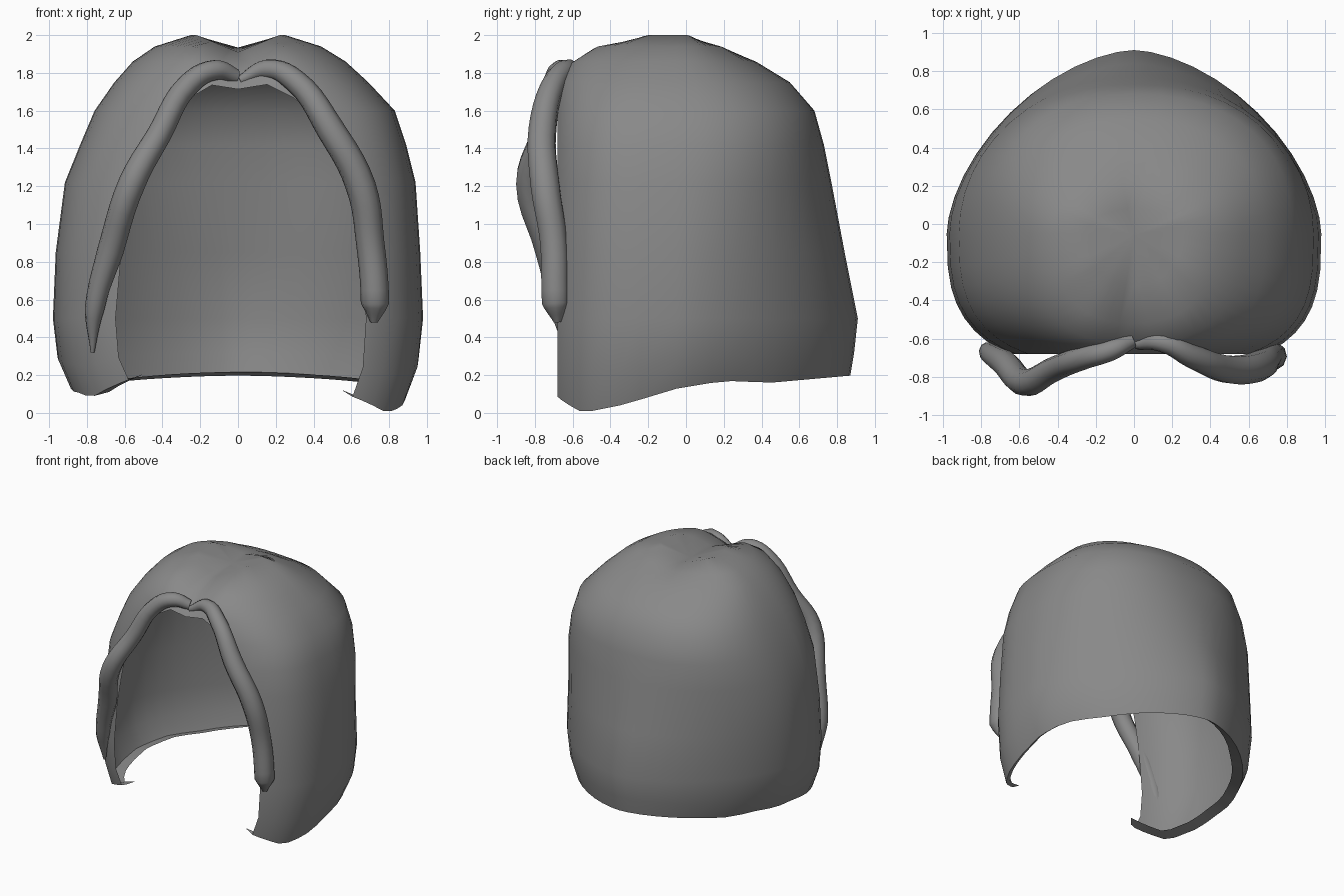
import bpy, bmesh, math

if "Cube" in bpy.data.objects:
    bpy.data.objects.remove(bpy.data.objects["Cube"])

COLS = 48
grey = bpy.data.materials.new("dark_grey")
grey.diffuse_color = (.25, .25, .25, 1)
grey.use_nodes = True
grey.node_tree.nodes["Principled BSDF"].inputs["Base Color"].default_value = grey.diffuse_color


def lerp(table, v):
    """Piecewise linear lookup in (key, value) pairs with rising keys."""
    if v <= table[0][0]:
        return table[0][1]
    for (a, p), (b, q) in zip(table, table[1:]):
        if v <= b:
            return p + (q - p) * (v - a) / (b - a)
    return table[-1][1]


def clamp(v):
    return min(1, max(0, v))


# Shell rings: height, side radius, front radius, back radius (about y = -0.05)
RINGS = [(0.0, .89, .71, .92), (0.2, .955, .715, .94), (0.5, .98, .715, .96),
         (0.85, .965, .705, .89), (1.22, .94, .69, .82), (1.42, .89, .675, .78),
         (1.6, .83, .655, .73), (1.75, .69, .635, .60), (1.86, .57, .58, .42),
         (1.94, .44, .47, .27), (2.0, .25, .27, .13)]
# Lower hem height along y
HEM = [(-.69, .02), (-.55, .0), (-.3, .05), (-.1, .12), (.2, .17), (.45, .16), (.9, .2)]
# Left side is slimmer around the temple
SLIM = [(.9, 1), (1.22, .975), (1.58, .91), (1.8, .96), (1.94, 1)]
# Plan roundness of the back by height: pointed below, fuller above
BACK = [(.5, 1.2), (1.0, 1.1), (1.5, .86), (1.8, .9), (2.0, 1)]


def hem(x, y):
    side = .08 * clamp(-x / .5) * clamp((.1 - y) / .5)
    corner = .35 * clamp(.8 - abs(x)) * clamp((-.45 - y) / .15)
    return lerp(HEM, y) + side + corner


def parting(x, y, z):
    """Sink the centre line from crown to forehead."""
    fade = clamp((z - 1.68) / .15) * clamp((.3 - y) / .3)
    return z - .09 * max(0, 1 - abs(x) / .22) * fade


# Hair cap
bm = bmesh.new()
rows = []
for z, rx, rf, rb in RINGS:
    row = []
    for i in range(COLS):
        a = 2 * math.pi * i / COLS
        c, s = math.cos(a), math.sin(a)
        top = clamp((z - 1.5) / .45)
        front = (2.9 if c < 0 else 3.1) * (1 - top) + 2.3 * top
        e = 2 / front if s < 0 else lerp(BACK, z)
        x = rx * math.copysign(abs(c) ** e, c)
        if x < 0:
            x *= lerp(SLIM, z)
        y = (rf if s < 0 else rb) * math.copysign(abs(s) ** e, s) - .05
        h = z
        if z < .5:
            b = hem(x, y)
            h = b + (.5 - b) * z / .5
        row.append(bm.verts.new((x, y, parting(x, y, h))))
    rows.append(row)
# Turned-in hem, widest on the left
rim = []
for v in rows[0]:
    k = 1 - .03 - .07 * clamp(-v.co.x / .5)
    rim.append(bm.verts.new((v.co.x * k, v.co.y * k, v.co.z + .02)))
rows.insert(0, rim)
for lo, hi in zip(rows, rows[1:]):
    for i in range(COLS):
        j = (i + 1) % COLS
        bm.faces.new((lo[i], lo[j], hi[j], hi[i]))
pole = bm.verts.new((0, -.06, 1.92))
for i in range(COLS):
    bm.faces.new((rows[-1][i], rows[-1][(i + 1) % COLS], pole))

# Face opening: slice the front off flat, dropping the leftover rim inside it
bmesh.ops.bisect_plane(bm, geom=bm.verts[:] + bm.edges[:] + bm.faces[:],
                       plane_co=(0, -.68, 0), plane_no=(0, -1, 0), clear_outer=True)
loose = [f for f in bm.faces if f.calc_center_median().y < -.55
         and f.calc_center_median().z < .5 and abs(f.calc_center_median().x) < .55]
bmesh.ops.delete(bm, geom=loose, context='FACES')
bmesh.ops.recalc_face_normals(bm, faces=bm.faces[:])
me = bpy.data.meshes.new("hair_cap")
bm.to_mesh(me)
bm.free()
me.materials.append(grey)
cap = bpy.data.objects.new("hair_cap", me)
bpy.context.collection.objects.link(cap)
out = max(me.polygons, key=lambda p: p.center.x)
if out.normal.x < 0:
    me.flip_normals()


def shade(ob, angle):
    bpy.ops.object.select_all(action='DESELECT')
    ob.select_set(True)
    bpy.context.view_layer.objects.active = ob
    bpy.ops.object.shade_smooth_by_angle(angle=math.radians(angle))


shade(cap, 50)


# Front strands: tapered tubes framing the opening
def strand(name, pts):
    cu = bpy.data.curves.new(name, 'CURVE')
    cu.dimensions = '3D'
    cu.bevel_depth = 1
    cu.bevel_resolution = 3
    cu.resolution_u = 5
    cu.use_fill_caps = True
    cu.materials.append(grey)
    sp = cu.splines.new('BEZIER')
    sp.bezier_points.add(len(pts) - 1)
    for p, (x, y, z, r) in zip(sp.bezier_points, pts):
        p.co = (x, y, z)
        p.radius = r
        p.handle_left_type = p.handle_right_type = 'AUTO'
    ob = bpy.data.objects.new(name, cu)
    bpy.context.collection.objects.link(ob)
    bpy.ops.object.select_all(action='DESELECT')
    ob.select_set(True)
    bpy.context.view_layer.objects.active = ob
    bpy.ops.object.convert(target='MESH')
    shade(bpy.context.object, 70)


strand("front_strand_right", [
    (.01, -.63, 1.76, .025), (.15, -.62, 1.82, .052), (.30, -.69, 1.76, .062),
    (.49, -.76, 1.5, .075), (.65, -.745, 1.2, .08), (.70, -.70, .9, .075),
    (.725, -.69, .58, .075), (.72, -.68, .48, .02)])
strand("front_strand_left", [
    (-.01, -.61, 1.78, .04), (-.12, -.66, 1.815, .055), (-.26, -.70, 1.74, .06),
    (-.42, -.76, 1.47, .065), (-.56, -.83, 1.22, .072), (-.675, -.73, .86, .07),
    (-.76, -.67, .55, .052), (-.77, -.63, .32, .01)])
